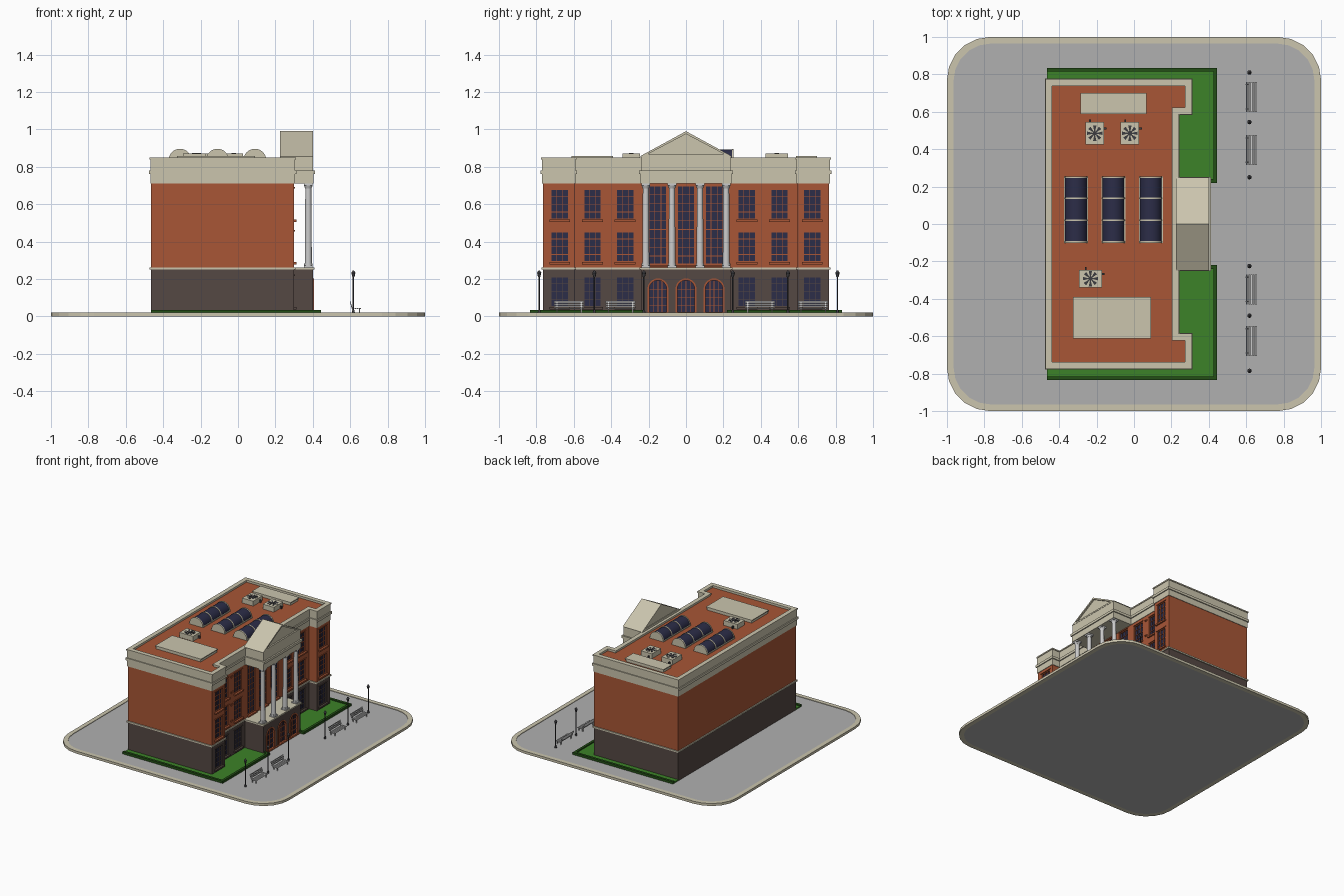
import bpy, bmesh, math
from mathutils import Vector

if "Cube" in bpy.data.objects:
    bpy.data.objects.remove(bpy.data.objects["Cube"])


def mat(name, hexa):
    m = bpy.data.materials.new(name)
    rgb = [int(hexa[i:i + 2], 16) / 255 for i in (0, 2, 4)]
    m.diffuse_color = [((c + .055) / 1.055) ** 2.4 for c in rgb] + [1]
    m.use_nodes = True
    m.node_tree.nodes["Principled BSDF"].inputs["Base Color"].default_value = m.diffuse_color
    return m


BRICK, DARK, STONE = mat("brick", "A85636"), mat("dark_stone", "554843"), mat("stone", "CBC5AE")
GLASS, IRON = mat("glass", "2C2D48"), mat("iron", "3C3C40")
GRASS, HEDGE, PAVE = mat("grass", "3C8228"), mat("hedge", "234F16"), mat("paving", "B0B0B0")
AXES = {'z': lambda a, b, t: (a, b, t), 'x': lambda a, b, t: (t, a, b), 'y': lambda a, b, t: (a, t, b)}


class Part:
    """Collects solids into one mesh object."""
    def __init__(self, name, material=None):
        self.bm, self.name, self.material = bmesh.new(), name, material

    def prism(self, pts, t0, t1, axis='z'):
        lo, hi = [[self.bm.verts.new(AXES[axis](a, b, t)) for a, b in pts] for t in (t0, t1)]
        self.bm.faces.new(lo[::-1])
        self.bm.faces.new(hi)
        for i in range(len(pts)):
            self.bm.faces.new((lo[i - 1], lo[i], hi[i], hi[i - 1]))

    def box(self, x0, x1, y0, y1, z0, z1):
        self.prism([(x0, y0), (x1, y0), (x1, y1), (x0, y1)], z0, z1)

    def ring(self, outer, inner, t0, t1, axis='z'):
        loops = [[self.bm.verts.new(AXES[axis](a, b, t)) for a, b in p]
                 for p, t in ((outer, t0), (outer, t1), (inner, t1), (inner, t0))]
        for k in range(4):
            p, q = loops[k - 1], loops[k]
            for i in range(len(outer)):
                self.bm.faces.new((p[i - 1], p[i], q[i], q[i - 1]))

    def cyl(self, x, y, z0, z1, r0, r1=None, n=16):
        bmesh.ops.create_cone(self.bm, cap_ends=True, segments=n, radius1=r0,
                              radius2=r0 if r1 is None else r1, depth=z1 - z0)
        self.bm.verts.ensure_lookup_table()
        bmesh.ops.translate(self.bm, verts=self.bm.verts[-2 * n:], vec=(x, y, (z0 + z1) / 2))

    def done(self, smooth=False):
        bmesh.ops.recalc_face_normals(self.bm, faces=self.bm.faces)
        me = bpy.data.meshes.new(self.name)
        self.bm.to_mesh(me)
        self.bm.free()
        ob = bpy.data.objects.new(self.name, me)
        bpy.context.collection.objects.link(ob)
        if self.material:
            me.materials.append(self.material)
        if smooth:
            bpy.context.view_layer.objects.active = ob
            ob.select_set(True)
            bpy.ops.object.shade_smooth_by_angle(angle=math.radians(40))
            ob.select_set(False)
        return ob


def offset(pts, d):
    out = []
    for i, p in enumerate(pts):
        p, a, b = Vector(p), Vector(pts[i - 1]), Vector(pts[(i + 1) % len(pts)])
        e, f = (p - a).normalized(), (b - p).normalized()
        n, m = Vector((e.y, -e.x)), Vector((f.y, -f.x))
        out.append(tuple(p + (n + m) * d / (1 + n.dot(m))))
    return out


def mirror_y(half):
    return half + [(x, -y) for x, y in half[::-1]]


# Site slab: kerb and paving
def rounded(s, r, n=5):
    return [(cx * (s - r) + r * math.cos(a), cy * (s - r) + r * math.sin(a))
            for q, (cx, cy) in enumerate([(1, 1), (-1, 1), (-1, -1), (1, -1)])
            for a in [math.pi / 2 * (q + k / n) for k in range(n + 1)]]


p = Part("kerb", STONE); p.ring(rounded(1, .23), rounded(.965, .2), 0, .02); p.done()
p = Part("paving", PAVE); p.prism(rounded(.965, .2), 0, .016); p.done()

# Lawns and hedge borders on both sides
lawn, hedge = Part("lawn", GRASS), Part("hedge_border", HEDGE)
for s in (1, -1):
    def sbox(part, x0, x1, y0, y1, z0, z1):
        part.box(x0, x1, min(s * y0, s * y1), max(s * y0, s * y1), z0, z1)
    sbox(lawn, -.465, .43, .76, .82, .01, .026)
    sbox(lawn, .2, .43, .235, .76, .01, .026)
    sbox(hedge, -.465, .445, .815, .835, .01, .035)
    sbox(hedge, .425, .445, .22, .815, .01, .035)
    sbox(hedge, .4, .425, .22, .24, .01, .035)
lawn.done(); hedge.done()

# Building body
wings = [(.23, .595), (.30, .595), (.30, .765), (-.465, .765)]
upper, base = mirror_y(wings), mirror_y([(.40, .24), (.23, .24)] + wings)
p = Part("ground_floor_wall", DARK); p.prism(base, .01, .25); ground_wall = p.done()
p = Part("brick_wall", BRICK); p.prism(upper, .262, .71); brick_wall = p.done()
p = Part("string_course", STONE); p.prism(offset(base, .008), .25, .262); p.done()
p = Part("cornice", STONE)
p.prism(offset(base, .004), .71, .76)
p.prism(offset(base, .012), .76, .78)
p.done()
p = Part("parapet", STONE)
p.ring(offset(upper, .004), offset(upper, -.022), .78, .84)
p.ring(offset(upper, .009), offset(upper, -.027), .84, .85)
p.done()
p = Part("roof_deck", BRICK); p.prism(offset(upper, -.021), .78, .83); p.done()

# Portico: attic block, pediment, columns
p = Part("pediment", STONE)
p.box(.225, .40, -.24, .24, .78, .855)
p.prism([(-.235, .855), (.235, .855), (0, .978)], .23, .39, 'x')
p.ring([(-.248, .855), (.248, .855), (0, .99)], [(-.205, .867), (.205, .867), (0, .975)], .225, .402, 'x')
p.done()
p = Part("columns")
for y in (-.215, -.075, .075, .215):
    p.cyl(.376, y, .275, .69, .019, .016, 20)
    p.cyl(.376, y, .27, .282, .022, n=20)
    p.cyl(.376, y, .685, .7, .017, .023, 20)
    p.box(.353, .399, y - .023, y + .023, .262, .271)
    p.box(.353, .399, y - .023, y + .023, .699, .71)
p.done(True)

# Windows: recess cutters, panes, bars and sills
cuts = Part("window_cutter")
panes = Part("window_panes", GLASS)
bars = {BRICK: Part("upper_window_frames", BRICK), DARK: Part("lower_window_frames", DARK)}


def window(x, y, z0, z1, m, rows=4, cols=3, w=.05):
    b = bars[m]
    cuts.box(x - .014, x + .02, y - w, y + w, z0, z1)
    panes.box(x - .015, x - .011, y - w, y + w, z0, z1)
    o = [(y - w, z0), (y + w, z0), (y + w, z1), (y - w, z1)]
    b.ring(o, offset(o, -.006), x - .012, x - .003, 'x')
    for i in range(1, cols):
        c = y - w + 2 * w * i / cols
        b.box(x - .012, x - .006, c - .0017, c + .0017, z0, z1)
    for i in range(1, rows):
        c = z0 + (z1 - z0) * i / rows
        b.box(x - .012, x - .006, y - w, y + w, c - .0017, c + .0017)
    b.box(x - .005, x + .013, y - w - .006, y + w + .006, z0 - .012, z0)
    b.box(x - .005, x + .005, y - w - .004, y + w + .004, z1, z1 + .008)


for s in (-1, 1):
    for x, y in ((.30, .675), (.23, .5), (.23, .325)):
        window(x, s * y, .517, .683, BRICK)
        window(x, s * y, .29, .455, BRICK)
        window(x, s * y, .05, .215, DARK)
for y in (-.15, 0, .15):
    window(.23, y, .276, .70, BRICK, 9)


# Arched entrance doors
def arch(y, r, z0, zs=.147):
    return [(y - r, z0), (y + r, z0)] + [(y + r * math.cos(math.pi * k / 12), zs + r * math.sin(math.pi * k / 12))
                                         for k in range(13)]


doors = Part("door_frames", BRICK)
for y in (-.15, 0, .15):
    cuts.prism(arch(y, .05, .018), .386, .42, 'x')
    panes.prism(arch(y, .05, .018), .385, .389, 'x')
    doors.ring(arch(y, .056, .016), arch(y, .046, .024), .388, .405, 'x')
    for c in (-.022, 0, .022):
        doors.box(.388, .394, y + c - .0018, y + c + .0018, .02, .19)
    for z in (.06, .1, .145):
        doors.box(.388, .394, y - .048, y + .048, z - .002, z + .002)
doors.box(.40, .412, -.22, .22, .012, .022)
doors.done(); panes.done()
for b in bars.values():
    b.done()
cutter = cuts.done()
cutter.hide_render = True
cutter.hide_set(True)
for wall in (ground_wall, brick_wall):
    mod = wall.modifiers.new("recesses", 'BOOLEAN')
    mod.object, mod.operation, mod.solver = cutter, 'DIFFERENCE', 'EXACT'

# Raised brick accents on the facade
p = Part("brick_accents", BRICK)
for s in (-1, 1):
    for z in (.675, .545, .445, .31):
        p.box(.228, .234, s * .41 - .018, s * .41 + .018, z, z + .007)
        p.box(.228, .234, s * .41 - .008, s * .41 + .022, z - .011, z - .004)
p.done()

# Barrel skylights
glass, ribs = Part("skylight_glass", GLASS), Part("skylight_ribs", STONE)


def barrel(x, r):
    return [(x + r * math.cos(math.pi * k / 16), .835 + r * math.sin(math.pi * k / 16)) for k in range(17)]


for x in (-.31, -.11, .09):
    glass.prism(barrel(x, .058), -.097, .252, 'y')
    for y in (-.097, .02, .138, .25):
        ribs.prism(barrel(x, .061), y - .005, y + .005, 'y')
    ribs.box(x - .064, x + .064, -.102, .255, .828, .838)
glass.done(True); ribs.done(True)

# Roof hatches and fan units
p = Part("roof_hatches", STONE)
for b in ((-.28, .06, .595, .695), (-.32, .085, -.605, -.395)):
    p.box(*b, .828, .85)
    p.box(b[0] - .006, b[1] + .006, b[2] - .006, b[3] + .006, .85, .857)
p.done()
units, fans = Part("fan_units", STONE), Part("fan_blades", IRON)
for x, y, w, d in ((-.21, .485, .05, .06), (-.022, .485, .05, .06), (-.233, -.292, .062, .047)):
    units.box(x - w, x + w, y - d, y + d, .828, .87)
    fans.cyl(x, y, .868, .874, .012)
    for k in range(8):
        a = k * math.pi / 4
        fans.prism([(x + r * math.cos(a + t), y + r * math.sin(a + t))
                    for r, t in ((.01, -.2), (.042, -.22), (.042, .22), (.01, .2))], .869, .872)
    fans.box(x + w, x + w + .014, y + .02, y + .03, .828, .85)
    fans.box(x - .03, x - .02, y + d, y + d + .014, .828, .85)
units.done(); fans.done()

# Benches facing the street
p = Part("benches")
for y in (.68, .395, -.35, -.625):
    for k in range(4):
        p.box(.612 + k * .012, .621 + k * .012, y - .08, y + .08, .04, .044)
    for k in range(3):
        x = .609 - k * .004
        p.box(x - .003, x, y - .08, y + .08, .05 + k * .011, .059 + k * .011)
    for e in (-.065, .065):
        p.box(.614, .619, y + e - .003, y + e + .003, .014, .04)
        p.box(.646, .651, y + e - .003, y + e + .003, .014, .04)
        p.prism([(.61, .036), (.615, .036), (.601, .08), (.597, .08)], y + e - .003, y + e + .003, 'y')
p.done()

# Street lamps
p = Part("street_lamps", IRON)
for y in (.81, .545, .25, -.225, -.49, -.785):
    p.cyl(.617, y, .014, .035, .009, .006, 10)
    p.cyl(.617, y, .035, .21, .0038, n=8)
    p.cyl(.617, y, .21, .232, .006, .011, 10)
    p.cyl(.617, y, .232, .246, .012, .003, 10)
p.done(True)
